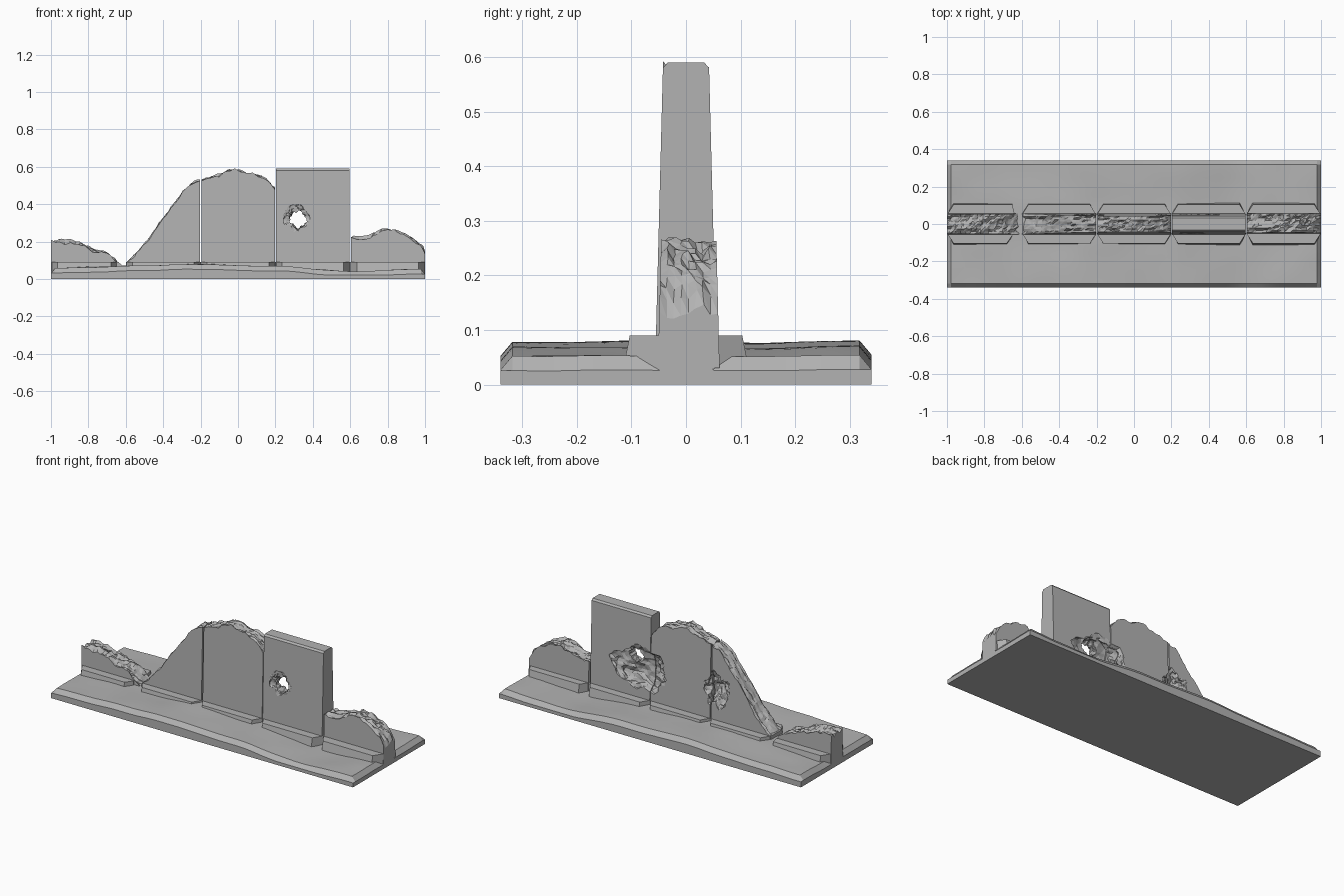
import bpy, bmesh
from math import radians
from mathutils import Vector, noise

cube = bpy.data.objects.get("Cube")
if cube:
    bpy.data.objects.remove(cube, do_unlink=True)

concrete = bpy.data.materials.new("grey concrete")
concrete.use_nodes = True
GREY = (0.45, 0.45, 0.45, 1)
concrete.diffuse_color = GREY
concrete.node_tree.nodes["Principled BSDF"].inputs["Base Color"].default_value = GREY


def finish(name, bm):
    bmesh.ops.recalc_face_normals(bm, faces=bm.faces)
    mesh = bpy.data.meshes.new(name)
    bm.to_mesh(mesh)
    bm.free()
    mesh.materials.append(concrete)
    obj = bpy.data.objects.new(name, mesh)
    bpy.context.collection.objects.link(obj)
    return obj


def activate(obj):
    bpy.ops.object.select_all(action='DESELECT')
    obj.select_set(True)
    bpy.context.view_layer.objects.active = obj


def loft(name, rings):
    """Skin matching rings of points and cap both ends."""
    bm = bmesh.new()
    loops = [[bm.verts.new(p) for p in ring] for ring in rings]
    n = len(loops[0])
    for a, b in zip(loops, loops[1:]):
        for i in range(n):
            j = (i + 1) % n
            bm.faces.new((a[i], a[j], b[j], b[i]))
    bm.faces.new(loops[0])
    bm.faces.new(loops[-1])
    return finish(name, bm)


def interp(points, x, smooth=False):
    for (xa, za), (xb, zb) in zip(points, points[1:]):
        if x <= xb:
            t = max(0, (x - xa) / (xb - xa))
            t = t * t * (3 - 2 * t) if smooth else t
            return za + (zb - za) * t
    return points[-1][1]


def half_thickness(z):
    return 0.055 - 0.026 * (z - 0.09)


# Ground slab: rolling top, chamfered rim, flat underside
ROLL = [(-1, .058), (-.6, .068), (-.2, .078), (.2, .068), (.6, .04), (1, .052)]


def ground_slab():
    bm = bmesh.new()
    nx, ny, rim = 80, 28, 0.022

    def steps(n, half):
        inner = half - rim
        return [-half] + [-inner + 2 * inner * i / n for i in range(n + 1)] + [half]

    xs, ys = steps(nx, 1), steps(ny, 0.34)
    grid = []
    for x in xs:
        col = []
        for y in ys:
            z = interp(ROLL, x, True) + 0.006 * noise.noise((x * 5, y * 5, 1))
            if x in (xs[0], xs[-1]) or y in (ys[0], ys[-1]):
                z = max(z - 0.026, 0.02)
            col.append(bm.verts.new((x, y, z)))
        grid.append(col)
    for i in range(len(xs) - 1):
        for j in range(len(ys) - 1):
            bm.faces.new((grid[i][j], grid[i + 1][j], grid[i + 1][j + 1], grid[i][j + 1]))
    rim_edges = [e for e in bm.edges if e.is_boundary]
    skirt = bmesh.ops.extrude_edge_only(bm, edges=rim_edges)["geom"]
    for v in skirt:
        if isinstance(v, bmesh.types.BMVert):
            v.co.z = 0
    bmesh.ops.holes_fill(bm, edges=[e for e in bm.edges if e.is_boundary], sides=0)
    slab = finish("ground_slab", bm)
    activate(slab)
    bpy.ops.object.shade_smooth_by_angle(angle=radians(20))


# Stepped footing with tapered ends
def footing(name, x0, x1, broken=False):
    def ring(side, z):
        c, end = 0.035, 0.048
        if broken:
            right = [(x1 - .03, -side), (x1, -.06), (x1 - .01, 0), (x1 + .01, .06), (x1, side)]
        else:
            right = [(x1 - c, -side), (x1, -end), (x1, end), (x1 - c, side)]
        left = [(x0 + c, side), (x0, end), (x0, -end), (x0 + c, -side)]
        return [(x, y, z) for x, y in right + left]
    return loft(name, [ring(0.118, 0.015), ring(0.103, 0.09)])


# Wall panel with a jagged broken top
def broken_wall(name, x0, x1, top, seed, rough=0.022):
    bm = bmesh.new()
    nx, ny, foot = 26, 8, 0.03
    dx = (x1 - x0) / nx
    grid = []
    for i in range(nx + 1):
        x = x0 + dx * i
        col = []
        for j in range(ny + 1):
            t = 2 * j / ny - 1
            p = Vector((x * 11, t * 1.1, seed))
            z = interp(top, x) + rough * (noise.noise(p) + 0.8 * noise.noise(p * 3))
            z = max(z, 0.06)
            shift = noise.noise(p * 4) * dx * 0.7 if 0 < i < nx else 0
            slide = noise.noise(p * 5) * 0.1 if 0 < j < ny else 0
            col.append(bm.verts.new((x + shift, (t + slide) * half_thickness(z), z)))
        grid.append(col)
    for i in range(nx):
        for j in range(ny):
            a, b, c, d = grid[i][j], grid[i + 1][j], grid[i + 1][j + 1], grid[i][j + 1]
            bm.faces.new((a, b, c))
            bm.faces.new((a, c, d))
    h = half_thickness(foot)
    a, b, c, d = [bm.verts.new((x, y, foot)) for x, y in ((x0, -h), (x1, -h), (x1, h), (x0, h))]
    bm.faces.new([a, b] + [col[0] for col in reversed(grid)])
    bm.faces.new([d, c] + [col[-1] for col in reversed(grid)])
    bm.faces.new([a, d] + grid[0][::-1])
    bm.faces.new([b, c] + grid[-1][::-1])
    bm.faces.new((a, b, c, d))
    return finish(name, bm)


# Intact panel with chamfered top
def whole_wall(name, x0, x1):
    half = [(half_thickness(z), z) for z in (0.03, 0.58)] + [(0.033, 0.59)]
    section = half + [(-y, z) for y, z in reversed(half)]
    return loft(name, [[(x, y, z) for y, z in section] for x in (x0, x1)])


# Blast damage: rough ellipsoids cut out of the panels
def blast(walls, center, radii, rough=0.35):
    bm = bmesh.new()
    bmesh.ops.create_icosphere(bm, subdivisions=4, radius=1)
    for v in bm.verts:
        p = v.co + Vector(center) * 10
        k = 1 + rough * (noise.noise(p * 2) + 0.5 * noise.noise(p * 5))
        v.co = Vector(center) + Vector([c * r * k for c, r in zip(v.co, radii)])
    cutter = finish("blast_cutter", bm)
    cutter.hide_render = True
    for wall in walls:
        activate(wall)
        mod = wall.modifiers.new("blast", 'BOOLEAN')
        mod.operation = 'DIFFERENCE'
        mod.solver = 'EXACT'
        mod.object = cutter
        bpy.ops.object.modifier_apply(modifier=mod.name)
    bpy.data.objects.remove(cutter, do_unlink=True)


ground_slab()

GAP = 0.004
names = ["right_end", "right", "middle", "left", "left_end"]
for i, name in enumerate(names):
    x0 = -1 + 0.4 * i
    if i == 0:
        footing(name + "_footing", x0, -0.65, broken=True)
    else:
        footing(name + "_footing", x0, x0 + 0.4)

low_right = broken_wall("right_end_wall", -1, -0.615,
                        [(-1, .2), (-.9, .195), (-.8, .17), (-.7, .13), (-.65, .09), (-.61, .06)], 3)
slope = broken_wall("right_wall", -0.6, -0.2 - GAP,
                    [(-.6, .08), (-.5, .18), (-.4, .32), (-.3, .455), (-.25, .51), (-.2, .53)], 7, 0.018)
crest = broken_wall("middle_wall", -0.2 + GAP, 0.2 - GAP / 2,
                    [(-.2, .525), (-.1, .55), (-.05, .58), (0, .58), (.1, .55), (.15, .53), (.2, .48)], 12, 0.018)
intact = whole_wall("left_wall", 0.2 + GAP / 2, 0.6 - GAP)
low_left = broken_wall("left_end_wall", 0.6 + GAP, 1,
                       [(.6, .21), (.7, .225), (.8, .265), (.87, .25), (.95, .2), (.98, .17), (1, .13)], 21)
low_left.location.y = 0.005

blast([crest, intact], (0.27, 0.06, 0.27), (0.18, 0.065, 0.125))
blast([intact], (0.31, -0.06, 0.33), (0.075, 0.03, 0.075))
blast([intact], (0.32, -0.01, 0.32), (0.045, 0.12, 0.045))
blast([slope, crest], (-0.24, 0.06, 0.27), (0.085, 0.05, 0.1))
